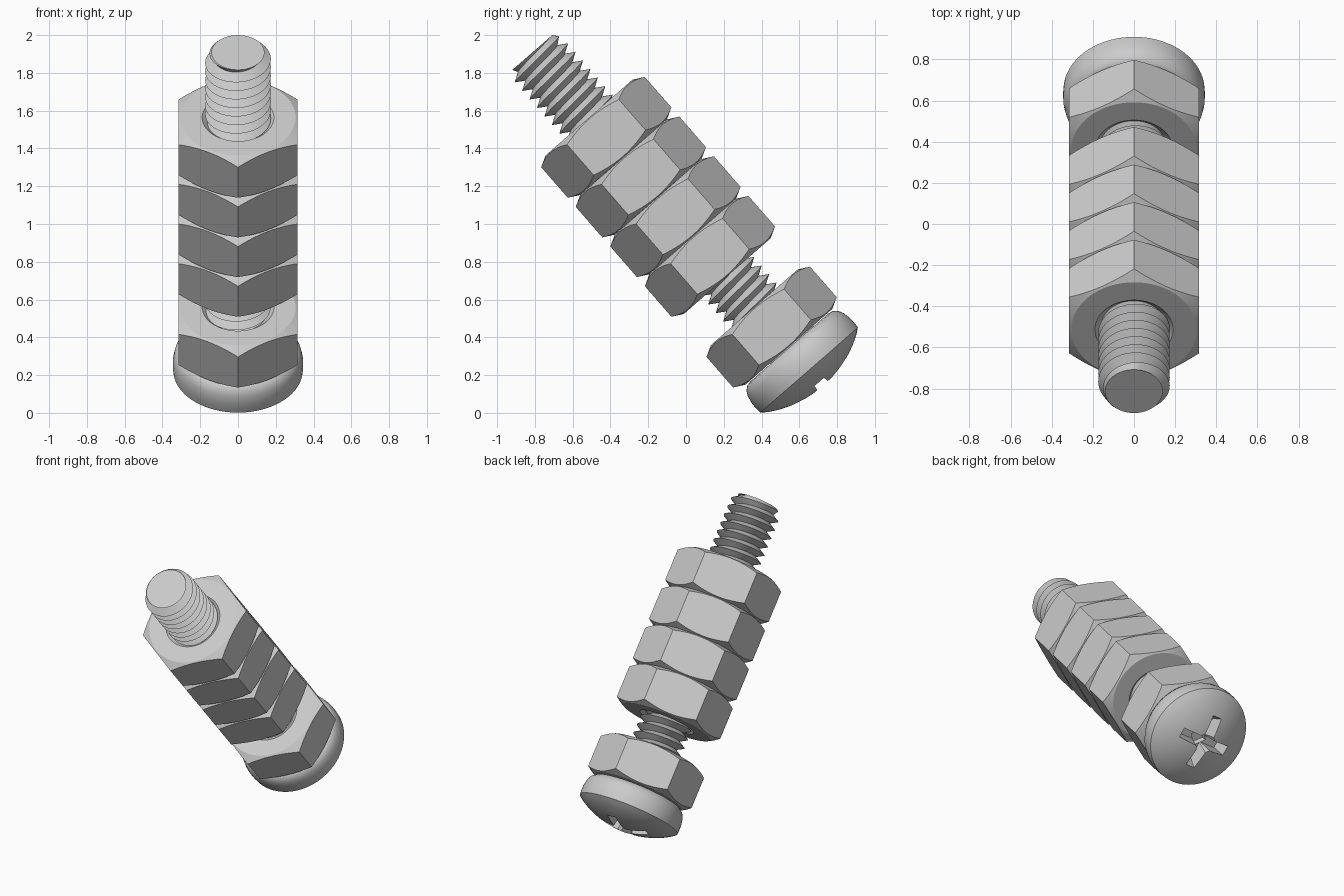
import bpy, bmesh, math
from mathutils import Matrix

if "Cube" in bpy.data.objects:
    bpy.data.objects.remove(bpy.data.objects["Cube"])

# The bolt is modelled along local z, then tilted back about x
TILT = math.atan2(0.657, 0.754)
FRAME = Matrix.Translation((0, 0.4826, 0.4205)) @ Matrix.Rotation(TILT, 4, 'X')


def make(name, bm, offset=0.0):
    bmesh.ops.remove_doubles(bm, verts=bm.verts, dist=1e-5)
    bmesh.ops.recalc_face_normals(bm, faces=bm.faces)
    me = bpy.data.meshes.new(name)
    bm.to_mesh(me)
    bm.free()
    ob = bpy.data.objects.new(name, me)
    bpy.context.collection.objects.link(ob)
    ob.matrix_world = FRAME @ Matrix.Translation((0, 0, offset))
    return ob


def smooth(ob, deg=30):
    ob.data.shade_smooth()
    ob.data.set_sharp_from_angle(angle=math.radians(deg))


def lathe(profile_at, n, closed):
    """Spin a profile; profile_at(angle) gives the (radius, height) points."""
    bm = bmesh.new()
    cols = []
    for i in range(n):
        a = 2 * math.pi * i / n
        cols.append([bm.verts.new((r * math.cos(a), r * math.sin(a), h)) for r, h in profile_at(a)])
    m = len(cols[0])
    for i in range(n):
        p, q = cols[i], cols[(i + 1) % n]
        for k in range(m if closed else m - 1):
            j = (k + 1) % m
            bm.faces.new((p[k], q[k], q[j], p[j]))
    return bm


# Hex nuts with a conical chamfer on both faces and a countersunk bore
FLAT, HALF, RIM = 0.315, 0.139, 0.305


def nut_profile(a):
    sixth = math.pi / 3
    r = FLAT / math.cos((a + sixth / 2) % sixth - sixth / 2)
    h = HALF - (r - RIM) * 0.54
    top = [(r, h), (RIM, HALF), (0.19, HALF), (0.15, HALF - 0.04)]
    return top + [(x, -z) for x, z in reversed(top)]


for i, s in enumerate([1.377, 1.0985, 0.82, 0.5415, 0.045]):
    smooth(make(f"hex_nut_{i + 1}", lathe(nut_profile, 72, True), s), 20)

# Threaded shaft: a helical strip of crests and roots, tapered at the tip
LO, HI, PITCH, N = -0.11, 1.973, 0.06, 48
CREST, ROOT, TIP = 0.174, 0.125, 0.14
bm = bmesh.new()
crest, root = [], []


def thread_vert(i, r, shift):
    s = LO - PITCH + PITCH * i / N + shift
    s = min(max(s, LO), HI)
    r = TIP if s == HI else min(r, TIP + (HI - s) * 0.8)
    a = 2 * math.pi * (i % N) / N
    return bm.verts.new((r * math.cos(a), r * math.sin(a), s))


for i in range(int((HI - LO) / PITCH + 3) * N):
    crest.append(thread_vert(i, CREST, 0))
    root.append(thread_vert(i, ROOT, PITCH / 2))
for i in range(len(crest) - N - 1):
    bm.faces.new((crest[i], crest[i + 1], root[i + 1], root[i]))
    bm.faces.new((root[i], root[i + 1], crest[i + N + 1], crest[i + N]))
bmesh.ops.dissolve_degenerate(bm, dist=1e-5, edges=bm.edges)
bmesh.ops.create_circle(bm, cap_ends=True, segments=N, radius=TIP,
                        matrix=Matrix.Translation((0, 0, HI)))
smooth(make("threaded_shaft", bm))

# Round head: rounded shoulder, then a shallow dome
head_profile = [(0, -0.098), (0.27, -0.098), (0.30, -0.104), (0.322, -0.122),
                (0.336, -0.15), (0.344, -0.19), (0.345, -0.225), (0.343, -0.257)]
for k in range(1, 13):
    r = 0.343 * (1 - k / 12)
    head_profile.append((r, -0.257 - 0.113 * (1 - (r / 0.343) ** 2) ** 0.9))
head = make("screw_head", lathe(lambda a: head_profile, 72, False))


# Cross recess: two tapered slots and a square centre
def slot(name, sx, sy):
    b = bmesh.new()
    bmesh.ops.create_cube(b, size=1)
    for v in b.verts:
        t = 0.72 if v.co.z > 0 else 1.08
        v.co = (v.co.x * sx * t, v.co.y * sy * t, v.co.z * 0.16)
    return make(name, b, -0.34)


square = bmesh.new()
bmesh.ops.create_cone(square, cap_ends=True, segments=4, radius1=0.11, radius2=0.05, depth=0.19)
cutters = [slot("slot_cutter_a", 0.41, 0.075), slot("slot_cutter_b", 0.075, 0.41),
           make("centre_cutter", square, -0.325)]
bpy.context.view_layer.objects.active = head
for c in cutters:
    c.hide_render = True
    mod = head.modifiers.new("recess", 'BOOLEAN')
    mod.operation, mod.object, mod.solver = 'DIFFERENCE', c, 'EXACT'
    bpy.ops.object.modifier_apply(modifier=mod.name)
for c in cutters:
    bpy.data.objects.remove(c)
smooth(head)
